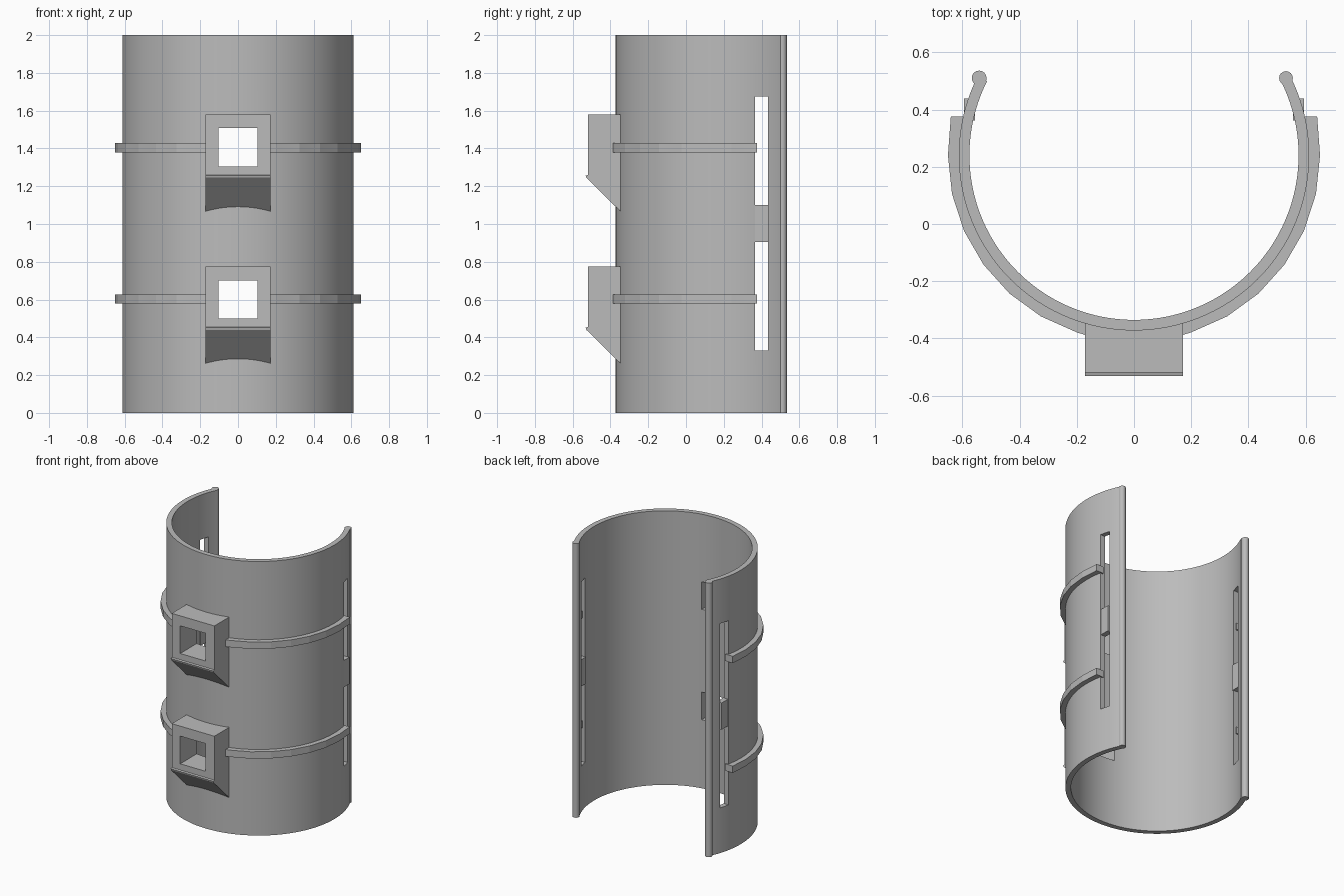
import bpy, bmesh
from math import sin, cos, pi, radians, sqrt
from mathutils import Vector

default = bpy.data.objects.get("Cube")
if default:
    bpy.data.objects.remove(default, do_unlink=True)

grey = bpy.data.materials.new("plain grey")
grey.use_nodes = True
grey.diffuse_color = (0.5, 0.5, 0.5, 1)
grey.node_tree.nodes["Principled BSDF"].inputs["Base Color"].default_value = (0.5, 0.5, 0.5, 1)

CY = 0.24               # centre of the sleeve in y
OUTER, INNER = 0.612, 0.575


def prism(name, profile, direction):
    """Extrude a closed 3D outline along a direction."""
    bm = bmesh.new()
    face = bm.faces.new([bm.verts.new(p) for p in profile])
    new = bmesh.ops.extrude_face_region(bm, geom=[face])["geom"]
    bmesh.ops.translate(bm, vec=Vector(direction),
                        verts=[v for v in new if isinstance(v, bmesh.types.BMVert)])
    bmesh.ops.recalc_face_normals(bm, faces=bm.faces)
    mesh = bpy.data.meshes.new(name)
    bm.to_mesh(mesh)
    bm.free()
    mesh.materials.append(grey)
    obj = bpy.data.objects.new(name, mesh)
    bpy.context.collection.objects.link(obj)
    return obj


def box(name, x, y, z):
    outline = [(x[0], y[0], z[0]), (x[1], y[0], z[0]), (x[1], y[1], z[0]), (x[0], y[1], z[0])]
    return prism(name, outline, (0, 0, z[1] - z[0]))


def polar(radius, angle, z=0):
    return (radius * cos(angle), CY + radius * sin(angle), z)


def cut(obj, cutters):
    """Subtract helper boxes for good."""
    bpy.context.view_layer.objects.active = obj
    for cutter in cutters:
        mod = obj.modifiers.new("cut", 'BOOLEAN')
        mod.operation = 'DIFFERENCE'
        mod.solver = 'EXACT'
        mod.object = cutter
        bpy.ops.object.modifier_apply(modifier=mod.name)


def smooth(obj):
    bpy.ops.object.select_all(action='DESELECT')
    obj.select_set(True)
    bpy.context.view_layer.objects.active = obj
    bpy.ops.object.shade_smooth_by_angle(angle=radians(25))


# Open sleeve: a thick arc with its gap at the back
steps = 120
start, end = radians(-206.8), radians(26.8)
arc = [start + (end - start) * i / steps for i in range(steps + 1)]
sleeve = prism("sleeve", [polar(OUTER, a) for a in arc]
               + [polar(INNER, a) for a in reversed(arc)], (0, 0, 2))

# Cutters for the side slots and the front windows
slots = [box("slot_cutter", (s * 0.6 - 0.12, s * 0.6 + 0.12), (0.365, 0.435), (0.33, 1.675))
         for s in (-1, 1)]
BASES = (0, 0.805)
windows = [box("window_cutter", (-0.104, 0.102), (-0.7, -0.2), (b + 0.5, b + 0.702))
           for b in BASES]
cut(sleeve, slots + windows)
smooth(sleeve)

# Rounded beads along both free edges
for name, x, radius in (("right_edge_bead", -0.541, 0.026), ("left_edge_bead", 0.531, 0.024)):
    ring = [(x + radius * cos(i * pi / 8), 0.51 + radius * sin(i * pi / 8), 0) for i in range(16)]
    smooth(prism(name, ring, (0, 0, 2)))

# Bridge blocks that split each side slot in two
for side, s in (("right", -1), ("left", 1)):
    box(side + "_slot_bridge", sorted((s * 0.555, s * 0.594)), (0.362, 0.438), (0.905, 1.1))

# Sockets with a sloped underside, and the faceted bands beside them
RIB, TIP = 0.65, 0.375
for level, b, window in zip(("lower", "upper"), BASES, windows):
    side_outline = [(-0.34, 0.775), (-0.518, 0.775), (-0.518, 0.455), (-0.531, 0.451),
                    (-0.528, 0.44), (-0.34, 0.255)]
    socket = prism(level + "_socket", [(-0.172, y, b + z) for y, z in side_outline], (0.344, 0, 0))
    cut(socket, [window])

    z = b * 0.995 + 0.578
    for side, s in (("right", -1), ("left", 1)):
        outer = [(s * 0.64, TIP)] + [polar(RIB, radians(-12 * i))[:2] for i in range(7)]
        outer = [(s * abs(x), y) for x, y in outer] + [(s * 0.16, -0.391)]
        inner = [(s * 0.595 * sin(i * pi / 32), CY - 0.595 * cos(i * pi / 32)) for i in range(3, 17)]
        inner.append((s * sqrt(0.595 ** 2 - (TIP - CY) ** 2), TIP))
        prism(f"{level}_{side}_band", [(x, y, z) for x, y in outer + inner], (0, 0, 0.05))

for cutter in slots + windows:
    bpy.data.objects.remove(cutter, do_unlink=True)
